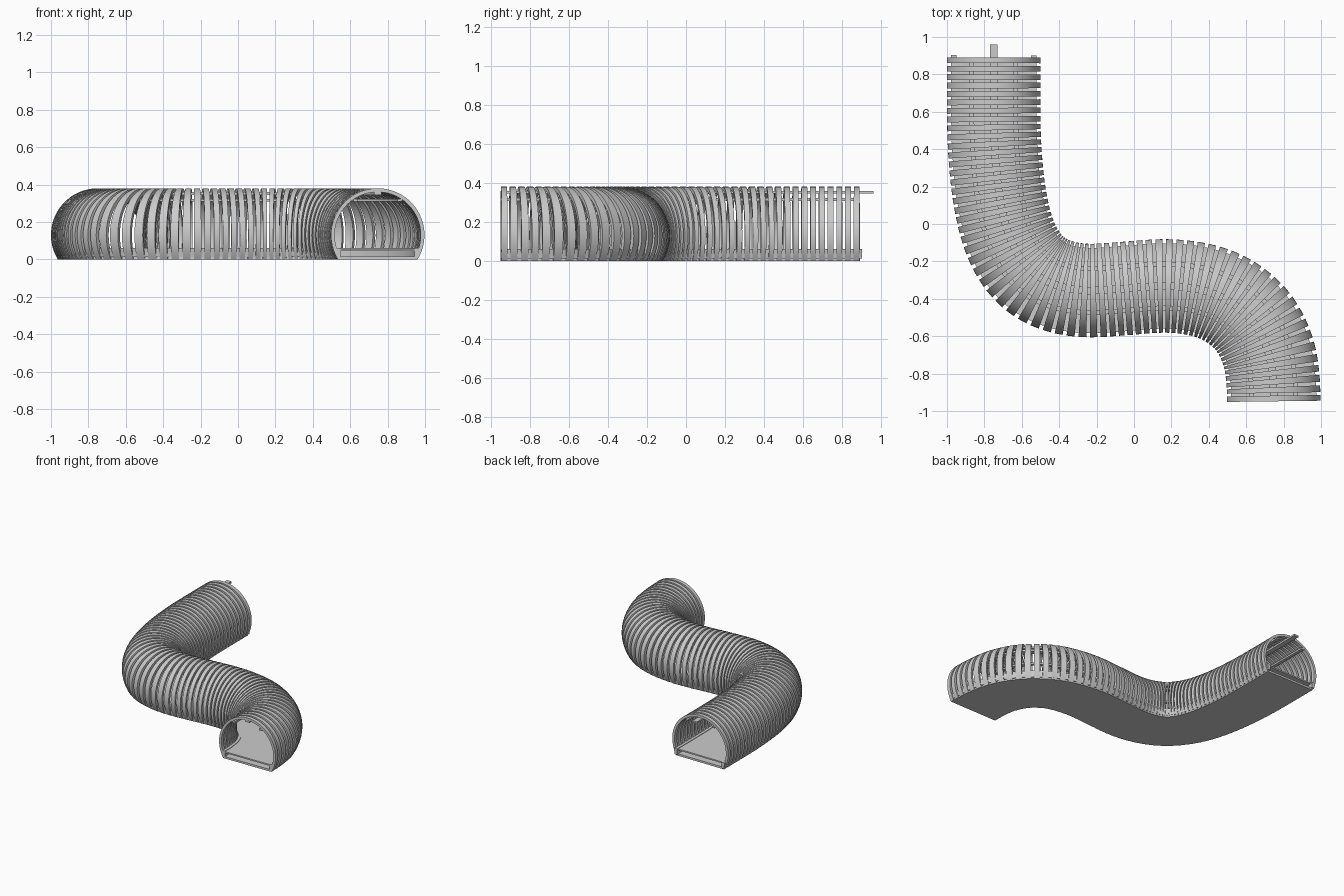
import bpy, bmesh, math
from mathutils import Vector

if "Cube" in bpy.data.objects:
    bpy.data.objects.remove(bpy.data.objects["Cube"])

# Centre line of the S-shaped tunnel (back left to front right)
CTRL = [(-.75, .89), (-.75, .65), (-.745, .4), (-.715, .12), (-.645, -.12), (-.51, -.285),
        (-.3, -.355), (-.05, -.345), (.2, -.33), (.44, -.375), (.62, -.5),
        (.715, -.67), (.743, -.83), (.747, -.948)]


def catmull(ctrl, n=24):
    p = [Vector(c) for c in ctrl]
    p = [2 * p[0] - p[1]] + p + [2 * p[-1] - p[-2]]
    out = []
    for i in range(1, len(p) - 2):
        a, b, c, d = p[i - 1:i + 3]
        for k in range(n):
            t = k / n
            out.append(.5 * (2 * b + (c - a) * t + (2 * a - 5 * b + 4 * c - d) * t * t
                             + (3 * b - a - 3 * c + d) * t ** 3))
    out.append(p[-2])
    for _ in range(60):
        out = [out[0]] + [(out[i - 1] + out[i] * 2 + out[i + 1]) / 4
                          for i in range(1, len(out) - 1)] + [out[-1]]
    return out


PATH = catmull(CTRL)
DIST = [0.0]
for i in range(1, len(PATH)):
    DIST.append(DIST[-1] + (PATH[i] - PATH[i - 1]).length)
LENGTH = DIST[-1]


def point(s):
    i = 0
    while i < len(DIST) - 2 and DIST[i + 1] < s:
        i += 1
    return PATH[i].lerp(PATH[i + 1], 0) + (PATH[i + 1] - PATH[i]) * ((s - DIST[i]) / (DIST[i + 1] - DIST[i]))


def place(s, u, z):
    t = (point(s + .02) - point(s - .02)).normalized()
    p = point(s) + Vector((-t.y, t.x)) * u
    return (p.x, p.y, z)


def sweep(bm, prof, s0, s1, n=1, caps=True):
    """Sweep a closed cross-section (u, z) along the path between two distances."""
    rings = [[bm.verts.new(place(s0 + (s1 - s0) * k / n, u, z)) for u, z in prof]
             for k in range(n + 1)]
    m = len(prof)
    for a, b in zip(rings, rings[1:]):
        for i in range(m):
            j = (i + 1) % m
            bm.faces.new((a[i], a[j], b[j], b[i]))
    if caps:
        bm.faces.new(rings[0][::-1])
        bm.faces.new(rings[-1])


def finish(bm, name):
    bmesh.ops.recalc_face_normals(bm, faces=bm.faces)
    me = bpy.data.meshes.new(name)
    bm.to_mesh(me)
    bm.free()
    ob = bpy.data.objects.new(name, me)
    bpy.context.collection.objects.link(ob)
    bpy.context.view_layer.objects.active = ob
    ob.select_set(True)
    bpy.ops.object.shade_smooth_by_angle(angle=math.radians(30))
    ob.select_set(False)


def arc(r, zc=.13, n=40):
    a0 = math.asin(-zc / r)
    a1 = math.pi - a0
    return [(r * math.cos(a0 + (a1 - a0) * i / n), zc + r * math.sin(a0 + (a1 - a0) * i / n))
            for i in range(n + 1)]


def box(u0, u1, z0, z1):
    return [(u0, z0), (u1, z0), (u1, z1), (u0, z1)]


# Arched ribs
COUNT, W = 65, .030
rib = arc(.25) + arc(.23)[::-1]
bm = bmesh.new()
for i in range(COUNT):
    s = (LENGTH - W) * i / (COUNT - 1)
    sweep(bm, rib, s, s + W)
finish(bm, "tunnel_ribs")

# Floor: base plate and raised walking deck
for name, prof in (("floor_base", box(-.212, .212, 0, .016)),
                   ("floor_deck", box(-.2, .2, .045, .056))):
    bm = bmesh.new()
    sweep(bm, prof, 0, LENGTH, 130)
    finish(bm, name)

# Lower side rails and upper stringers, mirrored
for name, prof, ext in (("side_rail", [(.198, .012), (.22, .012), (.228, .06), (.198, .06)], .012),
                        ("upper_stringer", box(.105, .13, .308, .322), 0)):
    for side, tag in ((1, "left"), (-1, "right")):
        bm = bmesh.new()
        sweep(bm, [(u * side, z) for u, z in prof], -ext, LENGTH, 130)
        finish(bm, name + "_" + tag)

# Top strap with a tab sticking out at the back
bm = bmesh.new()
sweep(bm, box(-.02, .02, .345, .359), -.07, LENGTH, 130)
finish(bm, "top_strap")
